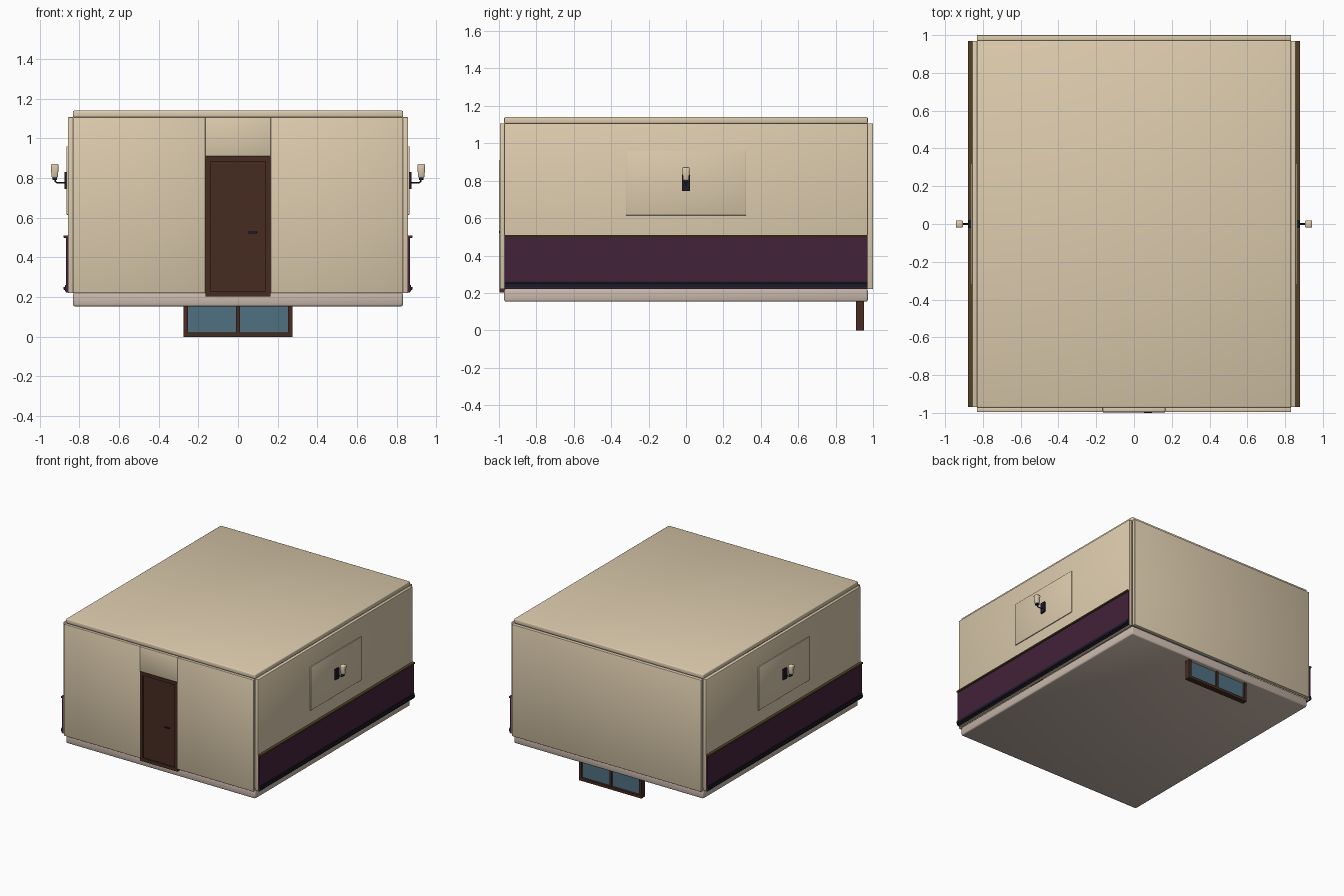
import bpy
import bmesh
from mathutils import Vector

default = bpy.data.objects.get("Cube")
if default:
    bpy.data.objects.remove(default, do_unlink=True)


def material(name, colour):
    mat = bpy.data.materials.new(name)
    mat.use_nodes = True
    rgba = (*colour, 1)
    mat.diffuse_color = rgba
    mat.node_tree.nodes["Principled BSDF"].inputs["Base Color"].default_value = rgba
    return mat


CREAM = material("cream plaster", (0.72, 0.60, 0.42))
STONE = material("pale stone", (0.58, 0.48, 0.41))
WOOD = material("dark wood", (0.062, 0.024, 0.015))
PURPLE = material("purple panelling", (0.056, 0.016, 0.042))
BRASS = material("aged brass", (0.085, 0.055, 0.02))
NAVY = material("dark navy metal", (0.012, 0.012, 0.022))
GLASS = material("blue glass", (0.08, 0.16, 0.22))


def box(name, x, y, z, mat, bevel=0.0, smooth=False, taper=1.0):
    """Box between the (low, high) limits; taper scales its lower end."""
    lims = (x, y, z)
    centre = Vector([(a + b) / 2 for a, b in lims])
    size = Vector([abs(b - a) for a, b in lims])
    bm = bmesh.new()
    bmesh.ops.create_cube(bm, size=1)
    for v in bm.verts:
        k = taper if v.co.z < 0 else 1
        v.co = Vector((v.co.x * size.x * k, v.co.y * size.y * k, v.co.z * size.z))
    if bevel:
        bmesh.ops.bevel(bm, geom=bm.edges[:], offset=bevel, segments=2,
                        profile=0.5, affect='EDGES', clamp_overlap=True)
    for f in bm.faces:
        f.smooth = smooth
    mesh = bpy.data.meshes.new(name)
    bm.to_mesh(mesh)
    bm.free()
    mesh.materials.append(mat)
    obj = bpy.data.objects.new(name, mesh)
    obj.location = centre
    bpy.context.collection.objects.link(obj)
    return obj


def frame(name, x, y, z, width, mat):
    """Rectangular frame facing the front, made of two stiles and two rails."""
    box(name + "_stile_right", (x[0], x[0] + width), y, z, mat)
    box(name + "_stile_left", (x[1] - width, x[1]), y, z, mat)
    inner = (x[0] + width, x[1] - width)
    box(name + "_rail_bottom", inner, y, (z[0], z[0] + width), mat)
    box(name + "_rail_top", inner, y, (z[1] - width, z[1]), mat)


W, D = 0.832, 0.972          # half width and half depth of the room
WALL_Z = (0.22, 1.107)
DOOR, DOOR_TOP = 0.165, 0.91

# Floor and roof slabs
box("floor", (-W, W), (-D, D), (0.153, 0.222), STONE, 0.01, True)
box("roof", (-W, W), (-D, D), (1.105, 1.14), CREAM, 0.006, True)

# Front and back walls
front_y = (-0.995, -D + 0.002)
box("back_wall", (-W, W), (D - 0.002, 1.0), WALL_Z, CREAM, 0.003, True)
box("front_wall_right", (-W, -DOOR), front_y, WALL_Z, CREAM, 0.003, True)
box("front_wall_left", (DOOR, W), front_y, WALL_Z, CREAM, 0.003, True)
box("door_lintel", (-DOOR, DOOR), front_y, (DOOR_TOP, WALL_Z[1]), CREAM, 0.003, True)

# Door with its frame and handle
frame("door_frame", (-DOOR, DOOR), (-0.997, -0.96), (0.202, DOOR_TOP), 0.026, WOOD)
box("door_leaf", (-0.14, 0.14), (-0.986, -0.965), (0.226, 0.886), WOOD)
box("door_handle_stem", (0.082, 0.092), (-0.996, -0.984), (0.522, 0.53), NAVY)
box("door_handle", (0.053, 0.095), (-1.0, -0.994), (0.521, 0.531), NAVY, 0.002)

# Loose window at the back, hanging below the floor line
win_x, win_z = (-0.275, 0.275), (0.0, 0.345)
frame("window_frame", win_x, (0.91, 0.952), win_z, 0.022, WOOD)
box("window_mullion", (-0.009, 0.009), (0.914, 0.948), (0.02, 0.325), WOOD)
box("window_glass", (-0.255, 0.255), (0.927, 0.935), (0.02, 0.325), GLASS)


def swan_neck(name, points):
    """Thin round bracket following the given points."""
    curve = bpy.data.curves.new(name, 'CURVE')
    curve.dimensions = '3D'
    curve.bevel_depth = 0.004
    curve.bevel_resolution = 2
    curve.use_fill_caps = True
    spline = curve.splines.new('POLY')
    spline.points.add(len(points) - 1)
    for p, co in zip(spline.points, points):
        p.co = (*co, 1)
    curve.materials.append(NAVY)
    obj = bpy.data.objects.new(name, curve)
    bpy.context.collection.objects.link(obj)


# Side walls with panelling, trims, raised panel and wall lamp
for side, s in (("left", 1), ("right", -1)):
    def part(name, x, y, z, mat, *shape):
        limits = sorted((s * x[0], s * x[1]))
        return box(f"{side}_{name}", limits, y, z, mat, *shape)

    run = (-D + 0.002, D - 0.002)
    part("wall", (W - 0.002, 0.857), run, WALL_Z, CREAM, 0.003, True)
    part("wainscot", (0.855, 0.867), run, (0.222, 0.505), PURPLE)
    part("chair_rail", (0.855, 0.879), run, (0.499, 0.511), BRASS, 0.002)
    part("baseboard", (0.855, 0.873), run, (0.228, 0.262), NAVY)
    part("baseboard_lip", (0.855, 0.879), run, (0.236, 0.252), NAVY, 0.003)
    part("wall_panel", (0.855, 0.864), (-0.32, 0.32), (0.615, 0.96), CREAM, 0.001, True)
    part("lamp_plate", (0.86, 0.876), (-0.022, 0.022), (0.745, 0.83), NAVY, 0.003)
    part("lamp_cup", (0.912, 0.934), (-0.011, 0.011), (0.79, 0.806), NAVY)
    part("lamp_shade", (0.904, 0.944), (-0.02, 0.02), (0.80, 0.872), CREAM, 0.008, True, 0.8)
    swan_neck(f"{side}_lamp_arm", [(s * x, 0, z) for x, z in
              ((0.87, 0.777), (0.912, 0.777), (0.921, 0.782), (0.923, 0.80))])
